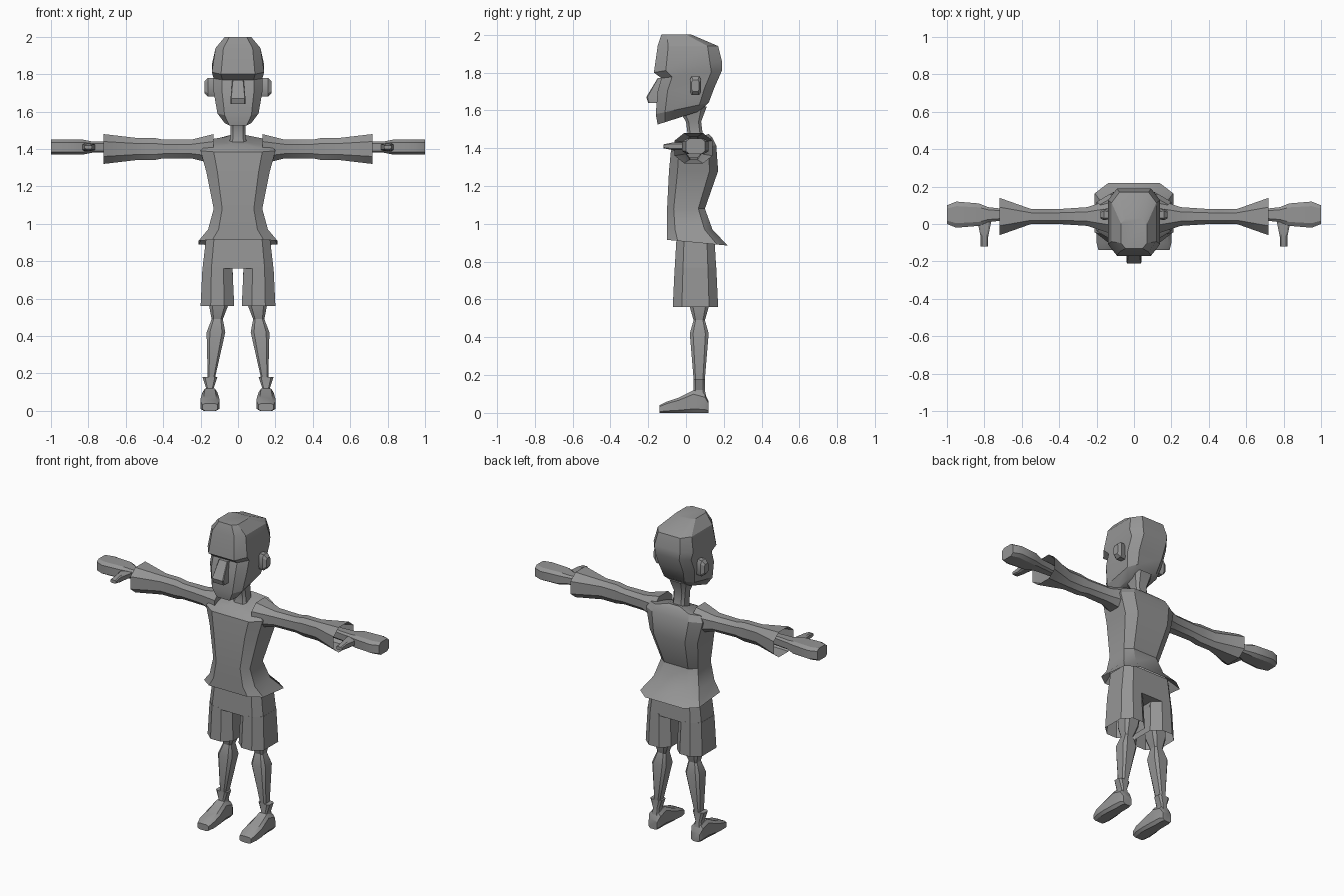
import bpy, bmesh, math

if "Cube" in bpy.data.objects:
    bpy.data.objects.remove(bpy.data.objects["Cube"])

grey = bpy.data.materials.new("plain grey")
grey.use_nodes = True
grey.diffuse_color = (.3, .3, .3, 1)
grey.node_tree.nodes["Principled BSDF"].inputs["Base Color"].default_value = grey.diffuse_color


def place(axis, along, a, b):
    """Turn a position along the axis and two cross directions into x, y, z."""
    if axis == "x":
        return along, a, b
    if axis == "y":
        return a, along, b
    return a, b, along


def outline(corner_a, corner_b):
    """Unit rectangle with its four corners cut off."""
    a, b = 1 - corner_a, 1 - corner_b
    half = [(a, -1), (1, -b), (1, b), (a, 1)]
    return half + [(-u, -v) for u, v in half]


def loft(name, axis, centre, rings, corners=(.35, .35), lean=0,
         open_start=False, open_end=False, mirror=False):
    """Skin rings of (position, half a, half b, optional shift of b, optional tilt)."""
    bm = bmesh.new()
    loops = []
    for along, half_a, half_b, *extra in rings:
        shift, tilt = (extra + [0, 0])[:2]
        loops.append([
            bm.verts.new(place(axis,
                               along + tilt * v / 2,
                               centre[0] + lean * along + half_a * u,
                               centre[1] + shift + half_b * v))
            for u, v in outline(*corners)])
    for low, high in zip(loops, loops[1:]):
        for i in range(len(low)):
            bm.faces.new((low[i - 1], low[i], high[i], high[i - 1]))
    if not open_start:
        bm.faces.new(loops[0])
    if not open_end:
        bm.faces.new(loops[-1])
    bmesh.ops.recalc_face_normals(bm, faces=bm.faces)

    mesh = bpy.data.meshes.new(name)
    bm.to_mesh(mesh)
    bm.free()
    mesh.materials.append(grey)
    part = bpy.data.objects.new(name, mesh)
    bpy.context.collection.objects.link(part)
    bpy.ops.object.select_all(action="DESELECT")
    part.select_set(True)
    bpy.context.view_layer.objects.active = part
    bpy.ops.object.shade_smooth_by_angle(angle=math.radians(28))
    if mirror:
        part.modifiers.new("Mirror", "MIRROR").use_mirror_merge = False


# Head, from the tilted jaw past the brow to the flat crown
loft("head", "z", (0, 0), [
    (1.56, .07, .11, -.04, .07),
    (1.61, .11, .14, -.02, .06),
    (1.71, .13, .15, 0, .02),
    (1.79, .13, .16, .03, .04),
    (1.83, .14, .18, .01, .06),
    (1.94, .12, .16, .01),
    (2, .07, .08, -.05)])
loft("nose", "z", (0, -.15), [
    (1.64, .04, .05),
    (1.67, .04, .06),
    (1.77, .03, .02, .02)], corners=(.1, .1))
loft("ears", "x", (.05, 1.73), [
    (.11, .02, .05),
    (.16, .03, .05),
    (.18, .02, .03)], mirror=True)
loft("neck", "z", (0, .05), [
    (1.4, .06, .06),
    (1.46, .04, .04),
    (1.54, .04, .04, -.01),
    (1.62, .06, .08, -.02)])

# Shirt body with a flared hem, open below
loft("shirt", "z", (0, .04), [
    (.9, .21, .16, .02, -.03),
    (.97, .16, .12, -.02),
    (1.08, .13, .1, -.04),
    (1.28, .17, .13),
    (1.4, .2, .12, 0, .03),
    (1.43, .18, .1, 0, .05),
    (1.45, .06, .08, 0, .05)], open_start=True)

# Sleeves that widen into open cuffs
loft("sleeves", "x", (.04, 1.4), [
    (.13, .09, .08),
    (.25, .05, .05),
    (.4, .04, .05),
    (.45, .04, .06),
    (.55, .04, .06),
    (.72, .1, .08)], corners=(.5, .5), open_end=True, mirror=True)

# Hands: wrist, flat palm and a forward thumb
loft("hands", "x", (.05, 1.41), [
    (.6, .02, .03),
    (.78, .04, .03),
    (.83, .06, .04),
    (.95, .07, .04),
    (1, .05, .04)], mirror=True)
loft("thumbs", "y", (.8, 1.41), [
    (-.12, .02, .01),
    (-.07, .02, .02),
    (.03, .04, .02)], mirror=True)

# Shorts: one hip block and two trouser legs, open below
loft("shorts_hips", "z", (0, .05), [
    (.76, .19, .11),
    (.93, .17, .1)], corners=(.25, .4))
loft("shorts_legs", "z", (.11, .05), [
    (.56, .09, .12),
    (.77, .08, .11)], corners=(.6, .4), open_start=True, mirror=True)

# Bare legs with calf and narrow knee, then socks and shoes
loft("legs", "z", (.16, .07), [
    (.18, .02, .03),
    (.42, .05, .05),
    (.49, .03, .03),
    (.56, .05, .05),
    (.74, .06, .06)], lean=-.1, mirror=True)
loft("socks", "z", (.15, .07), [
    (.07, .03, .04),
    (.12, .02, .03),
    (.18, .04, .03)], mirror=True)
loft("shoes", "y", (.15, 0), [
    (-.14, .04, .02, .02),
    (-.1, .05, .03, .03),
    (-.04, .05, .04, .04),
    (.04, .04, .06, .06),
    (.1, .04, .05, .05),
    (.12, .03, .03, .03)], mirror=True)
